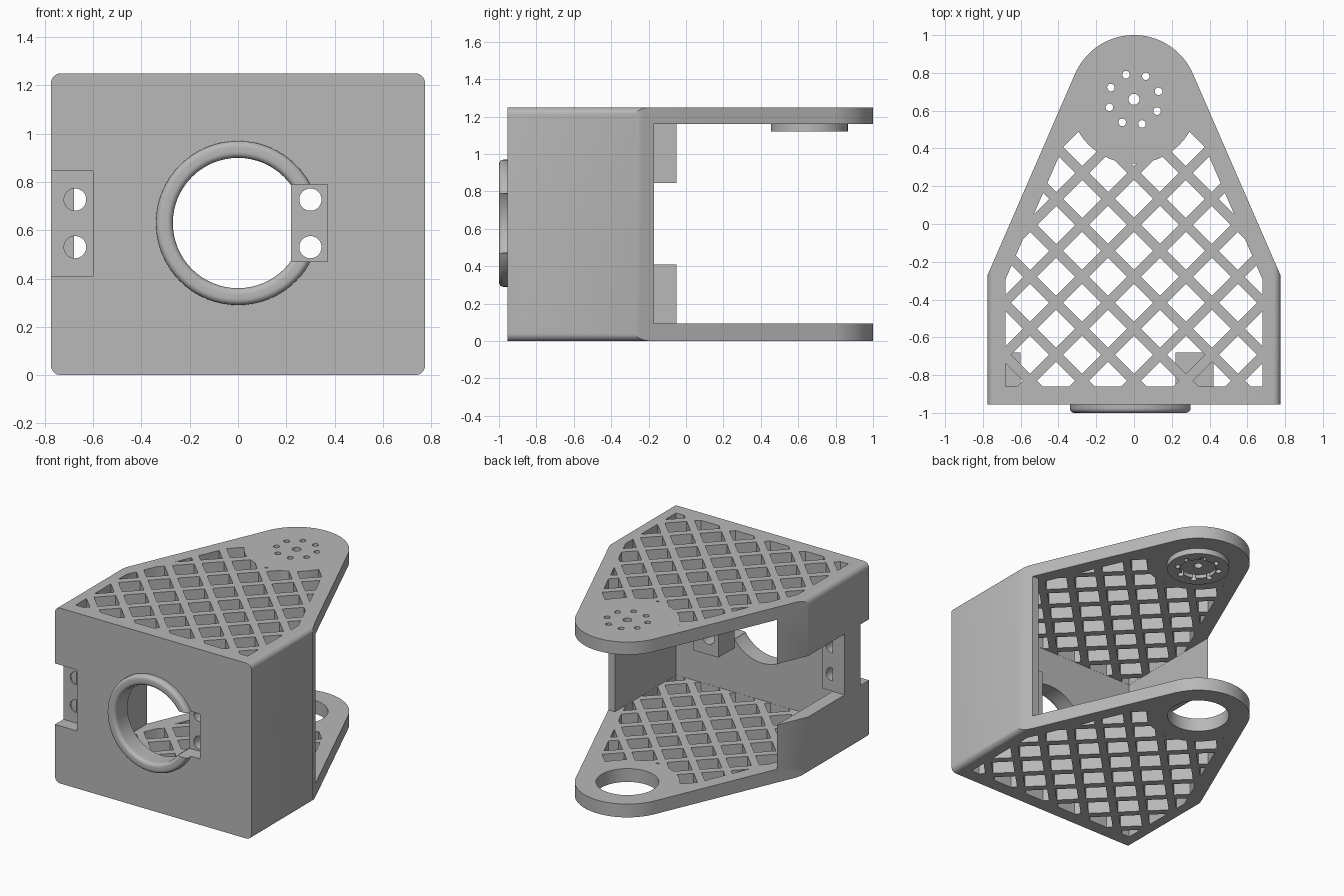
import bpy, bmesh, math
from mathutils import Matrix, Vector

if "Cube" in bpy.data.objects:
    bpy.data.objects.remove(bpy.data.objects["Cube"])

grey = bpy.data.materials.new("light_grey")
grey.use_nodes = True
grey.diffuse_color = (0.48, 0.48, 0.48, 1)
grey.node_tree.nodes["Principled BSDF"].inputs["Base Color"].default_value = (0.48, 0.48, 0.48, 1)

TIP_Y, TIP_R = 0.66, 0.34
WIDE, FRONT, SHOULDER = 0.775, -0.955, -0.27
WALL, HEIGHT = 0.095, 1.25
RING_Z, RING_R = 0.63, 0.27


def make(name, bm):
    bmesh.ops.recalc_face_normals(bm, faces=bm.faces)
    mesh = bpy.data.meshes.new(name)
    bm.to_mesh(mesh)
    bm.free()
    mesh.materials.append(grey)
    obj = bpy.data.objects.new(name, mesh)
    bpy.context.collection.objects.link(obj)
    return obj


def add_prism(bm, points, offset):
    face = bm.faces.new([bm.verts.new(p) for p in points])
    out = bmesh.ops.extrude_face_region(bm, geom=[face])
    verts = [v for v in out["geom"] if isinstance(v, bmesh.types.BMVert)]
    bmesh.ops.translate(bm, verts=verts, vec=offset)


def prism(name, points, z0, z1):
    bm = bmesh.new()
    add_prism(bm, [(x, y, z0) for x, y in points], (0, 0, z1 - z0))
    return make(name, bm)


def box(name, x0, x1, y0, y1, z0, z1):
    return prism(name, [(x0, y0), (x1, y0), (x1, y1), (x0, y1)], z0, z1)


def circle(cx, cy, r, n=64):
    return [(cx + r * math.cos(2 * math.pi * i / n), cy + r * math.sin(2 * math.pi * i / n))
            for i in range(n)]


def rod_y(name, x, z, r, y0, y1):
    bm = bmesh.new()
    add_prism(bm, [(a, y0, b) for a, b in circle(x, z, r)], (0, y1 - y0, 0))
    return make(name, bm)


def apply(target, operation, *tools):
    for tool in tools:
        mod = target.modifiers.new("cut", "BOOLEAN")
        mod.operation, mod.solver, mod.object = operation, "EXACT", tool
        bpy.context.view_layer.update()
        graph = bpy.context.evaluated_depsgraph_get()
        mesh = bpy.data.meshes.new_from_object(target.evaluated_get(graph))
        target.modifiers.clear()
        target.data = mesh
        bpy.data.objects.remove(tool)
    return target


def outline(inset):
    """Plan shape: square front, tapering to a round tip."""
    r = TIP_R - inset
    dx, dy = WIDE, SHOULDER - TIP_Y
    angle = math.atan2(dy, dx) + math.acos(TIP_R / math.hypot(dx, dy))
    nx, ny = math.cos(angle), math.sin(angle)
    x = WIDE - inset
    y = TIP_Y + (r - nx * x) / ny
    arc = [angle + (math.pi - 2 * angle) * i / 40 for i in range(41)]
    return ([(-x, FRONT + inset), (x, FRONT + inset), (x, y)]
            + [(r * math.cos(a), TIP_Y + r * math.sin(a)) for a in arc] + [(-x, y)])


# Bracket body: rounded block trimmed to the plan outline
corner = 0.04
section = []
for sx, sz, start in ((1, 1, 0), (-1, 1, 90), (-1, -1, 180), (1, -1, 270)):
    for i in range(9):
        a = math.radians(start + 90 * i / 8)
        section.append((sx * (WIDE - corner) + corner * math.cos(a), FRONT,
                        HEIGHT / 2 + sz * (HEIGHT / 2 - corner) + corner * math.sin(a)))
bm = bmesh.new()
add_prism(bm, section, (0, 2.2, 0))
body = make("bracket_body", bm)
apply(body, "INTERSECT", prism("outline_cutter", outline(0), -0.1, HEIGHT + 0.1))

# Hollow interior, side openings, front recesses and the round opening
inner = WIDE - WALL
apply(body, "DIFFERENCE",
      box("cavity", -inner, inner, FRONT + WALL, 1.2, WALL, HEIGHT - WALL + 0.005),
      box("side_trim", 0.6, 1, -0.17, 1.2, WALL, HEIGHT - WALL + 0.005),
      box("side_notch", -1, -0.6, -0.68, 0.5, 0.41, 0.845),
      box("corner_recess", -1, -0.6, -1.1, FRONT + WALL + 0.01, 0.41, 0.845),
      box("ring_recess", 0.22, 0.37, -1.1, FRONT + WALL + 0.01, 0.47, 0.79),
      rod_y("opening", 0, RING_Z, RING_R, -1.1, -0.8))

# Diamond lattice through both plates, leaving the round tip solid
pitch, bar, row0 = 0.275, 0.052, -0.83
half = pitch / 2 - bar / math.sqrt(2)
bm = bmesh.new()
for i in range(-6, 7):
    for j in range(-1, 12):
        if (i + j) % 2:
            x, y = i * pitch / 2, row0 + j * pitch / 2
            add_prism(bm, [(x - half, y, -0.1), (x, y - half, -0.1),
                           (x + half, y, -0.1), (x, y + half, -0.1)], (0, 0, HEIGHT + 0.2))
holes = make("lattice_holes", bm)
window = prism("window", outline(WALL + 0.001), -0.2, HEIGHT + 0.2)
apply(window, "DIFFERENCE", prism("solid_tip", circle(0, TIP_Y, TIP_R), -0.3, HEIGHT + 0.3))
apply(holes, "INTERSECT", window)
apply(body, "DIFFERENCE", holes)

# Bearing hole in the lower plate
apply(body, "DIFFERENCE", prism("bearing_hole", circle(0, TIP_Y, 0.203), -0.1, 0.3))

# Boss under the upper plate, with a shallow seat
boss = prism("horn_boss", circle(0, TIP_Y, 0.205), 1.12, HEIGHT - WALL + 0.005)
apply(boss, "DIFFERENCE", prism("boss_seat", circle(0, TIP_Y, 0.12), 1.0, 1.145))


# Screw holes through the upper plate and boss
def screw_holes():
    bm = bmesh.new()
    spots = [(0, TIP_Y, 0.029)]
    for k in range(8):
        a = math.radians(18 + 45 * k)
        spots.append((0.137 * math.cos(a), TIP_Y + 0.137 * math.sin(a), 0.02))
    for x, y, r in spots:
        add_prism(bm, [(a, b, 1.0) for a, b in circle(x, y, r, 24)], (0, 0, 0.4))
    return make("screw_holes", bm)


apply(body, "DIFFERENCE", screw_holes())
apply(boss, "DIFFERENCE", screw_holes())

# Mounting blocks behind the front recesses
blocks = []
for name, x0, x1, hx in (("right_mount_block", -WIDE, -0.6, -0.675),
                         ("left_mount_block", 0.22, 0.42, 0.3)):
    block = box(name, x0, x1, FRONT + WALL, -0.68, 0.41, 0.845)
    for hz in (0.53, 0.727):
        apply(block, "DIFFERENCE", rod_y("bolt_hole", hx, hz, 0.046, -1, -0.5))
    blocks.append(block)

# Rounded ring around the front opening
fillet, outer, face_y = 0.025, 0.34, -1.0
profile = [(RING_R, FRONT + 0.002)]
for cx, start in ((RING_R + fillet, 180), (outer - fillet, 90)):
    for i in range(7):
        a = math.radians(start - 90 * i / 6)
        profile.append((cx + fillet * math.cos(a), face_y + fillet - fillet * math.sin(a)))
profile.append((outer, FRONT + 0.002))
bm = bmesh.new()
loops = []
for k in range(64):
    turn = Matrix.Rotation(2 * math.pi * k / 64, 3, "Y")
    loops.append([bm.verts.new(turn @ Vector((r, y, 0)) + Vector((0, 0, RING_Z)))
                  for r, y in profile])
for k in range(64):
    a, b = loops[k], loops[(k + 1) % 64]
    for i in range(len(profile)):
        j = (i + 1) % len(profile)
        bm.faces.new((a[i], a[j], b[j], b[i]))
ring = make("front_ring", bm)
apply(ring, "DIFFERENCE", box("ring_gap", 0.22, 0.37, -1.1, -0.8, 0.47, 0.79))

# Smooth the curved surfaces, keep edges sharp
bpy.ops.object.select_all(action="DESELECT")
for obj in [body, boss, ring] + blocks:
    obj.select_set(True)
bpy.context.view_layer.objects.active = body
bpy.ops.object.shade_smooth_by_angle(angle=math.radians(25))
